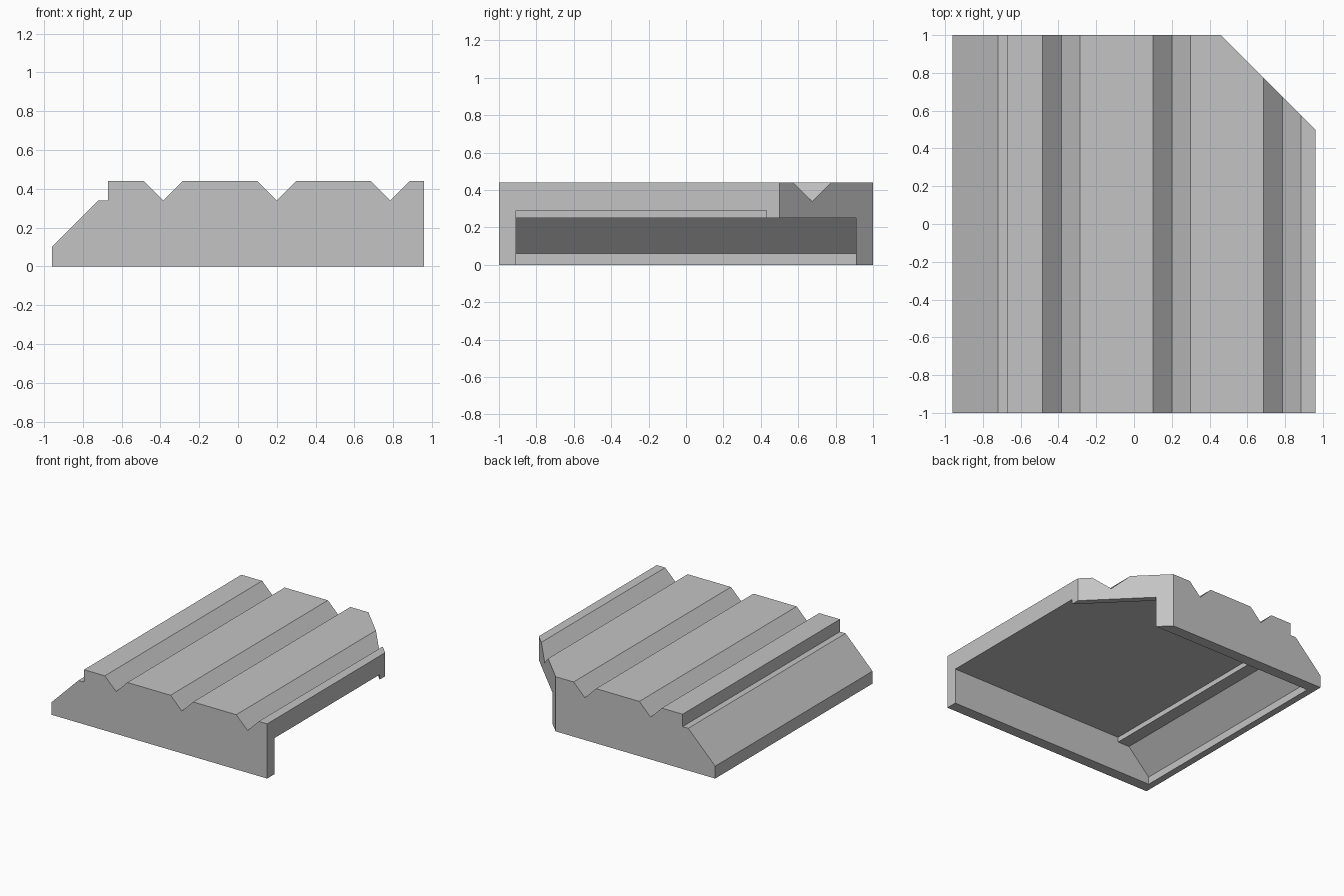
import bpy, bmesh
from mathutils import Vector

cube = bpy.data.objects.get("Cube")
if cube:
    bpy.data.objects.remove(cube, do_unlink=True)

grey = bpy.data.materials.new("plain_grey")
grey.use_nodes = True
grey.diffuse_color = (0.55, 0.55, 0.55, 1)
grey.node_tree.nodes["Principled BSDF"].inputs["Base Color"].default_value = (0.55, 0.55, 0.55, 1)


def prism(name, profile, half, corner=None):
    """Extrude an x-z profile along y; optionally slice off the back left corner at x + y = corner."""
    bm = bmesh.new()
    face = bm.faces.new([bm.verts.new((x, -half, z)) for x, z in profile])
    ext = bmesh.ops.extrude_face_region(bm, geom=[face])
    moved = [v for v in ext["geom"] if isinstance(v, bmesh.types.BMVert)]
    bmesh.ops.translate(bm, verts=moved, vec=(0, 2 * half, 0))
    if corner is not None:
        cut = bmesh.ops.bisect_plane(
            bm, geom=bm.verts[:] + bm.edges[:] + bm.faces[:],
            plane_co=Vector((corner, 0, 0)), plane_no=Vector((1, 1, 0)), clear_outer=True)
        rim = [e for e in cut["geom_cut"] if isinstance(e, bmesh.types.BMEdge)]
        bmesh.ops.contextual_create(bm, geom=rim)
    bmesh.ops.recalc_face_normals(bm, faces=bm.faces[:])
    mesh = bpy.data.meshes.new(name)
    bm.to_mesh(mesh)
    bm.free()
    mesh.materials.append(grey)
    obj = bpy.data.objects.new(name, mesh)
    bpy.context.collection.objects.link(obj)
    return obj


# Grooved slab with a sloped and stepped edge
top, groove = 0.44, 0.1
outline = [(-0.96, 0), (-0.96, 0.1), (-0.72, 0.34), (-0.67, 0.34), (-0.67, top)]
for centre in (-0.385, 0.2, 0.785):
    outline += [(centre - groove, top), (centre, top - groove), (centre + groove, top)]
outline += [(0.96, top), (0.96, 0)]
panel = prism("grooved_panel", outline, 1.0, corner=1.46)

# Hollow underside, open towards the left side
hollow = prism("hollow_cutter",
               [(-0.905, -0.2), (-0.905, 0.06), (-0.715, 0.25), (1.2, 0.25), (1.2, -0.2)], 0.91)
# Raised ceiling, leaving a thin lip along the sliced corner
ceiling = prism("ceiling_cutter",
                [(-0.61, 0.15), (-0.61, 0.29), (1.2, 0.29), (1.2, 0.15)], 0.91, corner=1.39)

bpy.context.view_layer.objects.active = panel
for cutter in (hollow, ceiling):
    cutter.hide_render = True
    mod = panel.modifiers.new(cutter.name, "BOOLEAN")
    mod.operation = "DIFFERENCE"
    mod.solver = "EXACT"
    mod.object = cutter
    bpy.ops.object.modifier_apply(modifier=mod.name)
    bpy.data.objects.remove(cutter, do_unlink=True)
